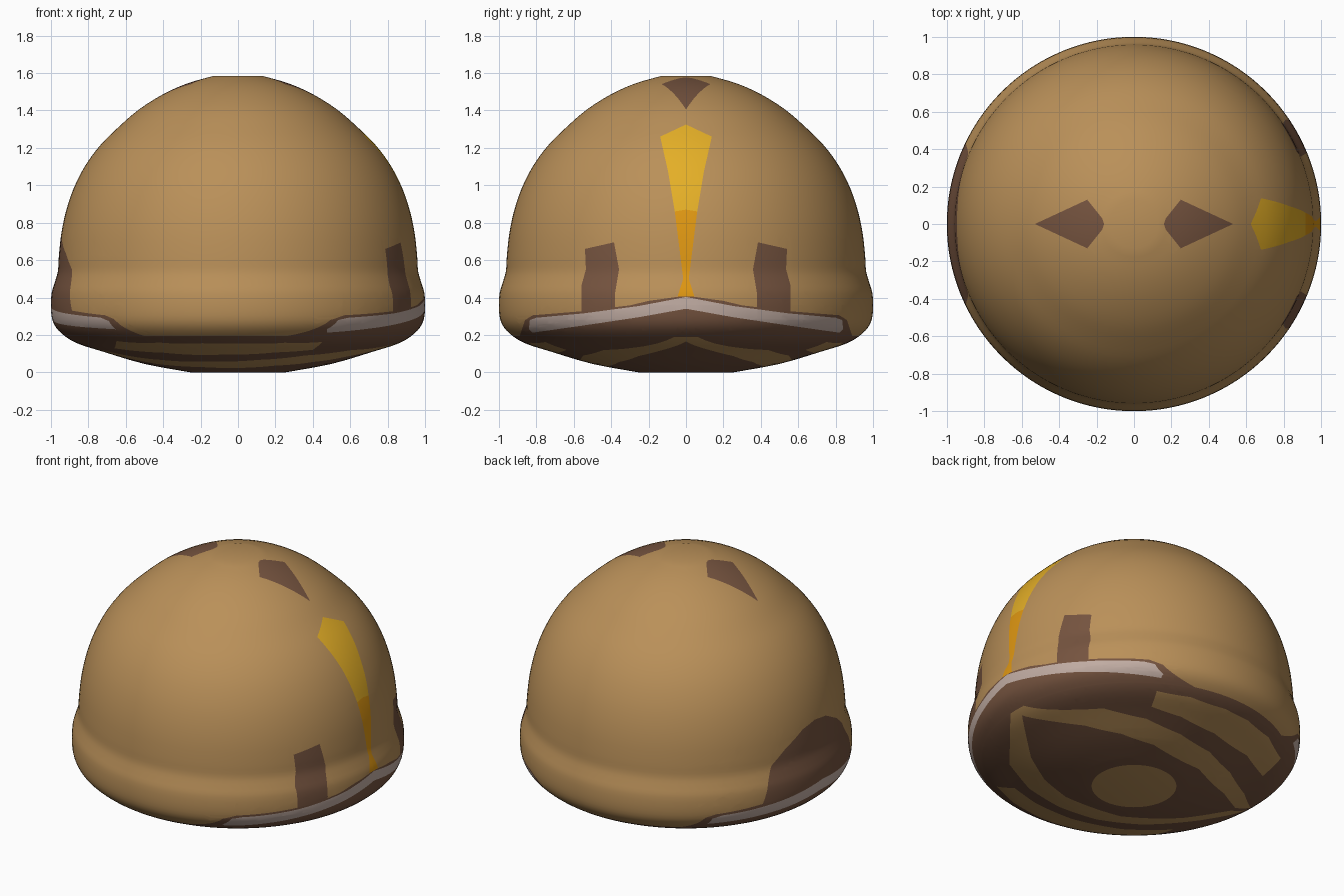
import bpy, bmesh, math
from mathutils import Vector

old = bpy.data.objects.get("Cube")
if old:
    bpy.data.objects.remove(old)

SEGMENTS = 128
TAN, BROWN, YELLOW, ORANGE, PALE = range(5)
palette = [
    ("tan", (0.49, 0.28, 0.1)),
    ("dark brown", (0.18, 0.088, 0.05)),
    ("yellow", (0.78, 0.43, 0.02)),
    ("orange", (0.74, 0.31, 0.006)),
    ("pale grey", (0.54, 0.42, 0.37)),
]

mesh = bpy.data.meshes.new("dome_shell")
shell = bpy.data.objects.new("dome_shell", mesh)
bpy.context.collection.objects.link(shell)
for name, rgb in palette:
    mat = bpy.data.materials.new(name)
    mat.use_nodes = True
    mat.diffuse_color = (*rgb, 1)
    mat.node_tree.nodes["Principled BSDF"].inputs["Base Color"].default_value = (*rgb, 1)
    mesh.materials.append(mat)

# Dome profile from the flat base to the flat top, as radius and height
profile = [(0.255, 0), (0.5, 0.045), (0.72, 0.11), (0.86, 0.155), (0.94, 0.205),
           (0.985, 0.26), (1, 0.33), (0.997, 0.42), (0.98, 0.48), (0.963, 0.54),
           (0.958, 0.62), (0.945, 0.74), (0.92, 0.86), (0.88, 0.98), (0.82, 1.1),
           (0.74, 1.21), (0.64, 1.31), (0.53, 1.405), (0.4, 1.487),
           (0.27, 1.545), (0.13, 1.585)]


def smooth_curve(points, steps):
    """Catmull-Rom interpolation through the points."""
    pts = [Vector(p) for p in points]
    pts = [pts[0] * 2 - pts[1]] + pts + [pts[-1] * 2 - pts[-2]]
    out = []
    for a, b, c, d in zip(pts, pts[1:], pts[2:], pts[3:]):
        for i in range(steps):
            t = i / steps
            out.append((b * 2 + (c - a) * t + (a * 2 - b * 5 + c * 4 - d) * t ** 2
                        + (b * 3 - a - c * 3 + d) * t ** 3) / 2)
    return out + [pts[-2]]


# Lathe the shell and close both ends
bm = bmesh.new()
rings = []
for r, z in smooth_curve(profile, 3):
    ring = []
    for i in range(SEGMENTS):
        a = math.tau * i / SEGMENTS
        ring.append(bm.verts.new((r * math.cos(a), r * math.sin(a), z)))
    rings.append(ring)
for low, high in zip(rings, rings[1:]):
    for i in range(SEGMENTS):
        j = (i + 1) % SEGMENTS
        bm.faces.new((low[i], low[j], high[j], high[i]))
base_cap = bm.faces.new(rings[0][::-1])
top_cap = bm.faces.new(rings[-1])


def cut(faces, point, normal):
    geom = set(faces)
    for f in faces:
        geom.update(f.edges)
        geom.update(f.verts)
    bmesh.ops.bisect_plane(bm, geom=list(geom), dist=1e-5, plane_co=point, plane_no=normal)


def inside(p, poly):
    hit = False
    for a, b in zip(poly, poly[1:] + poly[:1]):
        if (a[1] > p[1]) != (b[1] > p[1]):
            if p[0] < a[0] + (b[0] - a[0]) * (p[1] - a[1]) / (b[1] - a[1]):
                hit = not hit
    return hit


def paint(poly, axes, region, colour):
    """Cut a shape, projected along the remaining axis, and its mirror in y."""
    u, v = axes
    for side in (1, -1):
        shape = [tuple(c * side if k == 1 else c for c, k in zip(p, axes)) for p in poly]
        lo = [min(p[k] for p in shape) for k in (0, 1)]
        hi = [max(p[k] for p in shape) for k in (0, 1)]

        def near():
            found = []
            for f in bm.faces:
                if f in (base_cap, top_cap) or not region(f.calc_center_median()):
                    continue
                spans = [[w.co[k] for w in f.verts] for k in axes]
                if all(max(s) > l and min(s) < h for s, l, h in zip(spans, lo, hi)):
                    found.append(f)
            return found

        for a, b in zip(shape, shape[1:] + shape[:1]):
            point, normal = Vector(), Vector()
            point[u], point[v] = a
            normal[u], normal[v] = a[1] - b[1], b[0] - a[0]
            cut(near(), point, normal.normalized())
        for f in near():
            c = f.calc_center_median()
            if inside((c[u], c[v]), shape):
                f.material_index = colour


def left(c): return c.x > 0
def right(c): return c.x < 0
def under(c): return c.z < 0.27
def crown(c): return c.z > 1.3


SIDE, PLAN = (1, 2), (0, 1)

# Dark underside, with the base cap left tan
cut([f for f in bm.faces if f not in (base_cap, top_cap)], Vector((0, 0, 0.195)), Vector((0, 0, 1)))
for f in bm.faces:
    f.material_index = BROWN if f != base_cap and f.calc_center_median().z < 0.195 else TAN

# Tan leaf outline and long stripes on the underside
paint([(0.97, 0), (0.61, 0.44), (0.36, 0.55), (0.11, 0.57), (-0.15, 0.53), (-0.41, 0.41),
       (-0.69, 0.21), (-0.9, 0.02), (-0.78, 0.02), (-0.55, 0.19), (-0.2, 0.37),
       (0.19, 0.41), (0.4, 0.36), (0.6, 0.25), (0.88, 0)], PLAN, under, TAN)
paint([(0.45, 0.75), (0.25, 0.83), (0, 0.86), (-0.19, 0.84), (-0.42, 0.76), (-0.65, 0.6),
       (-0.66, 0.42), (-0.4, 0.58), (-0.07, 0.67), (0.2, 0.68), (0.4, 0.64)],
      PLAN, under, TAN)

# Left side: dark bars, dark border, pale band
paint([(0.54, 0.66), (0.385, 0.695), (0.358, 0.55), (0.38, 0.42), (0.38, 0.29),
       (0.56, 0.28), (0.56, 0.46), (0.535, 0.55)], SIDE, left, BROWN)
paint([(0, 0.41), (0.12, 0.393), (0.2, 0.382), (0.3, 0.358), (0.55, 0.327), (0.82, 0.305),
       (0.86, 0.28), (0.89, 0.19), (0, 0.19)], SIDE, left, BROWN)
paint([(0, 0.403), (0.25, 0.355), (0.55, 0.315), (0.8, 0.292), (0.835, 0.28), (0.84, 0.23),
       (0.82, 0.212), (0.55, 0.25), (0.25, 0.295), (0, 0.34)], SIDE, left, PALE)

# Left side: yellow and orange spear
paint([(0, 1.325), (0.138, 1.26), (0.095, 1.07), (0.06, 0.86), (0, 0.87)], SIDE, left, YELLOW)
paint([(0, 0.87), (0.06, 0.86), (0.015, 0.5), (0.045, 0.405), (0, 0.405)], SIDE, left, ORANGE)

# Right side: dark arched patch with its border, and pale band
paint([(0, 0.73), (0.12, 0.71), (0.27, 0.63), (0.37, 0.55), (0.42, 0.45), (0.46, 0.33),
       (0.7, 0.305), (0.74, 0.285), (0.78, 0.19), (0, 0.19)], SIDE, right, BROWN)
paint([(0, 0.35), (0.3, 0.322), (0.67, 0.293), (0.71, 0.275), (0.71, 0.23),
       (0.3, 0.255), (0, 0.28)], SIDE, right, PALE)

# Dark kites on the crown
for s in (1, -1):
    paint([(s * 0.16, 0), (s * 0.17, 0.03), (s * 0.25, 0.13), (s * 0.53, 0)],
          PLAN, crown, BROWN)

bm.to_mesh(mesh)
bm.free()
bpy.context.view_layer.objects.active = shell
shell.select_set(True)
bpy.ops.object.shade_smooth_by_angle(angle=math.radians(30))
